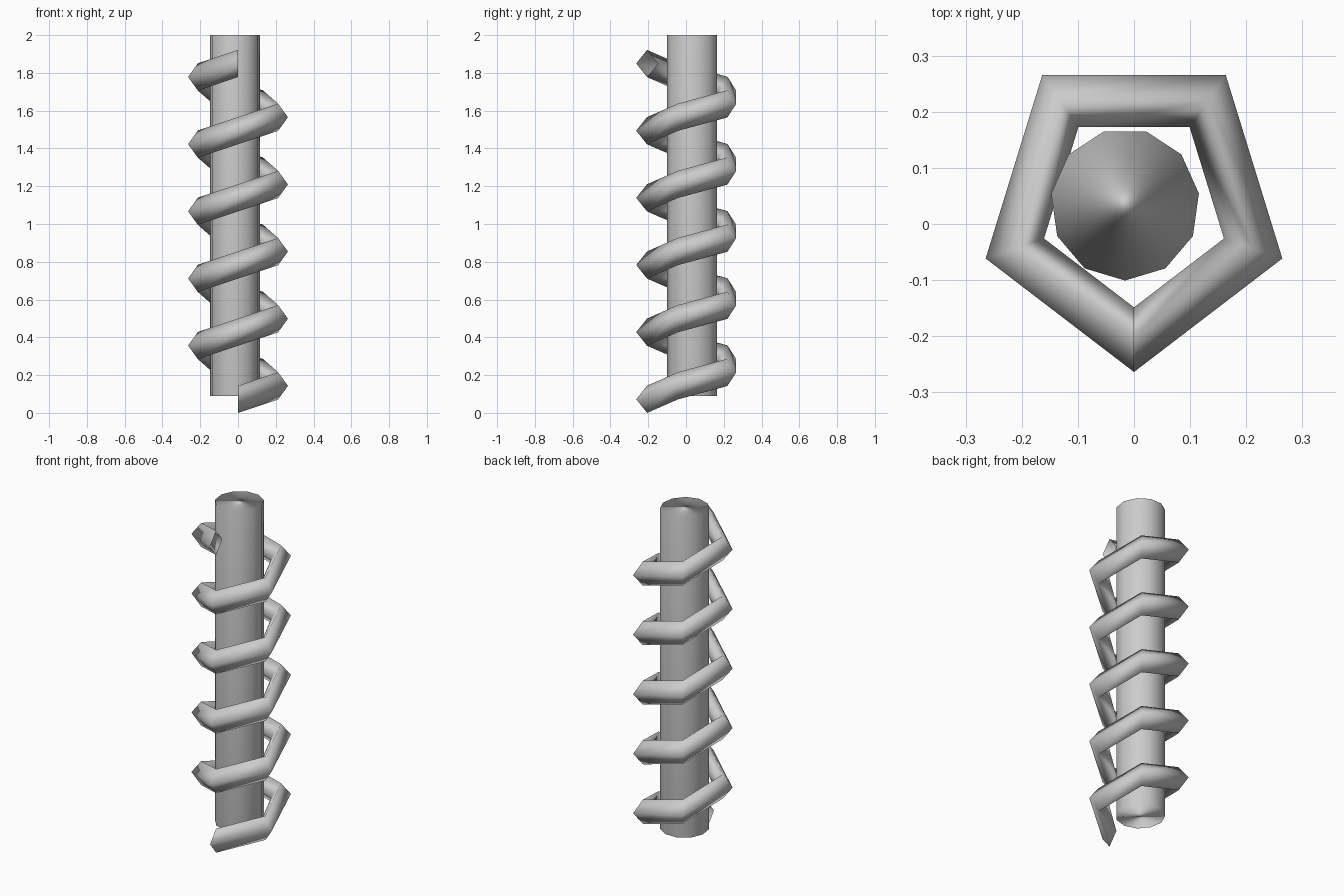
import bpy
import bmesh
import math

cube = bpy.data.objects.get("Cube")
if cube:
    bpy.data.objects.remove(cube, do_unlink=True)

grey = bpy.data.materials.new("plain grey")
grey.use_nodes = True
color = (0.6, 0.6, 0.6, 1.0)
grey.diffuse_color = color
grey.node_tree.nodes["Principled BSDF"].inputs["Base Color"].default_value = color


def finish(bm, name, location, scale):
    """Turn a bmesh into a smooth-shaded grey object."""
    for face in bm.faces:
        face.smooth = True
    mesh = bpy.data.meshes.new(name)
    bm.to_mesh(mesh)
    bm.free()
    mesh.materials.append(grey)
    obj = bpy.data.objects.new(name, mesh)
    obj.location = location
    obj.scale = scale
    bpy.context.collection.objects.link(obj)
    return obj


# Central column: eleven sides, one corner pointing to the front
SIDES, BOTTOM, TOP = 11, 0.09, 2.0
bm = bmesh.new()
rings = []
for z in (BOTTOM, TOP):
    ring = []
    for i in range(SIDES):
        a = -math.pi / 2 + math.tau * i / SIDES
        ring.append(bm.verts.new((math.cos(a), math.sin(a), z)))
    rings.append(ring)
low, high = rings
for i in range(SIDES):
    j = (i + 1) % SIDES
    bm.faces.new((low[i], low[j], high[j], high[i]))
bm.faces.new(high)
bm.faces.new(low[::-1])
finish(bm, "column", (-0.016, 0.035, 0), (0.133, 0.1357, 1))

# Spiral rail: diamond section swept up a five-sided helix with open ends
TURNS, STEPS, PITCH = 5, 5, 0.3555
RADIUS, HALF_WIDTH, HALF_HEIGHT = 0.2233, 0.0547, 0.072
section = [(HALF_WIDTH, 0), (0, HALF_HEIGHT), (-HALF_WIDTH, 0), (0, -HALF_HEIGHT)]
bm = bmesh.new()
previous = None
for k in range(TURNS * STEPS + 1):
    a = -math.pi / 2 + math.tau * k / STEPS
    z = HALF_HEIGHT + PITCH * k / STEPS
    ring = [bm.verts.new(((RADIUS + r) * math.cos(a), (RADIUS + r) * math.sin(a), z + h))
            for r, h in section]
    if previous:
        for i in range(len(ring)):
            j = (i + 1) % len(ring)
            bm.faces.new((previous[i], ring[i], ring[j], previous[j]))
    previous = ring
finish(bm, "spiral_rail", (0, 0.029, 0), (1, 1.053, 1))
